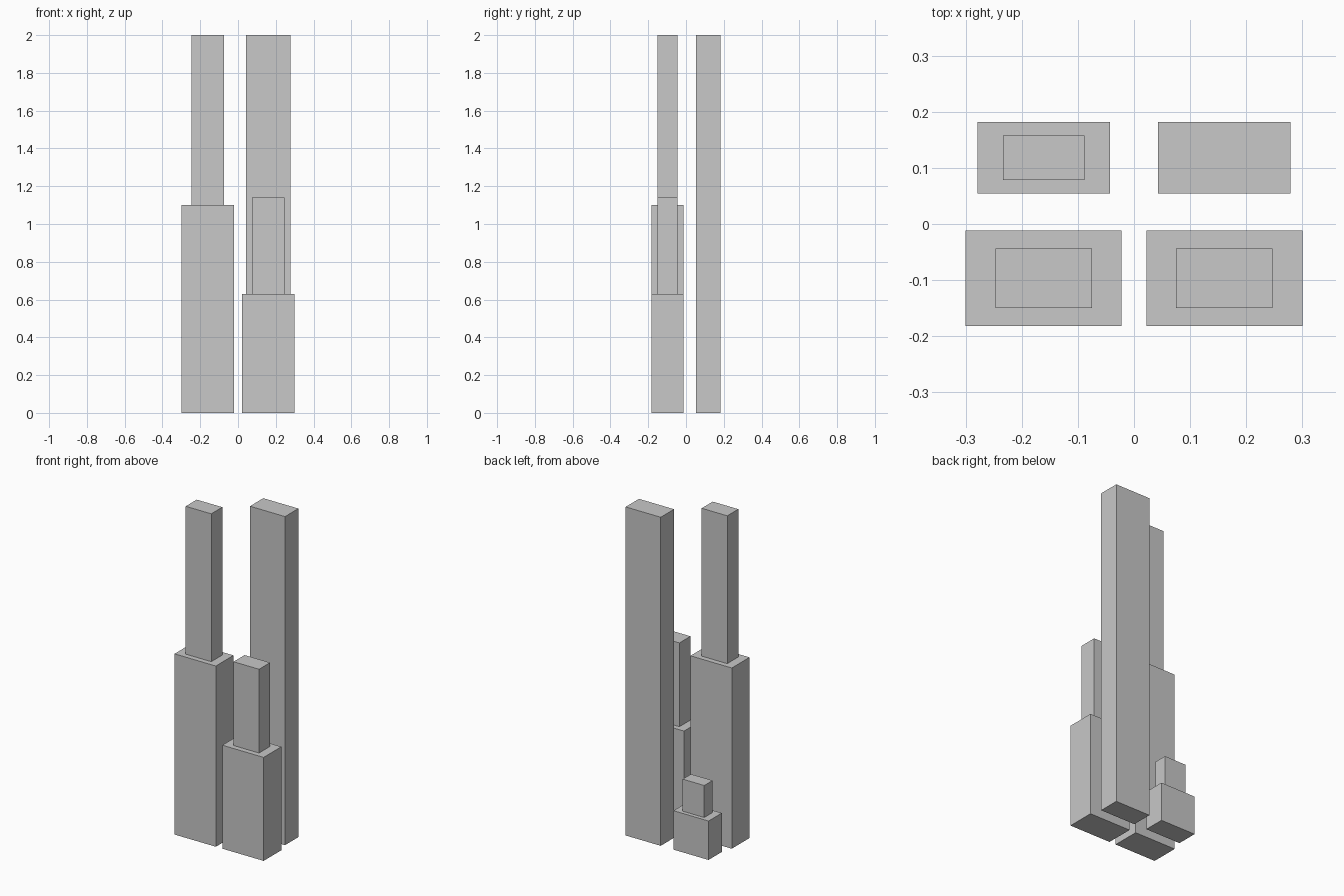
import bpy
import bmesh
from mathutils import Matrix, Vector

cube = bpy.data.objects.get("Cube")
if cube:
    bpy.data.objects.remove(cube, do_unlink=True)

# One plain light grey for every block
grey = bpy.data.materials.new("plain light grey")
grey.use_nodes = True
colour = (0.58, 0.58, 0.58, 1.0)
grey.diffuse_color = colour
grey.node_tree.nodes["Principled BSDF"].inputs["Base Color"].default_value = colour


def block(name, centre, size, bottom, top):
    """Upright box on a given centre, between two heights."""
    bm = bmesh.new()
    place = Matrix.Translation((*centre, (bottom + top) / 2))
    scale = Matrix.Diagonal(Vector((*size, top - bottom, 1)))
    bmesh.ops.create_cube(bm, size=1, matrix=place @ scale)
    mesh = bpy.data.meshes.new(name)
    bm.to_mesh(mesh)
    bm.free()
    mesh.materials.append(grey)
    bpy.context.collection.objects.link(bpy.data.objects.new(name, mesh))


def tower(name, centre, base_size, shoulder, upper_size=None, top=None):
    """Base block with an optional narrower block on top."""
    block(name + "_base", centre, base_size, 0, shoulder)
    if upper_size:
        block(name + "_upper", centre, upper_size, shoulder, top)


front_base, front_upper = (0.278, 0.17), (0.172, 0.106)
back_base, back_upper = (0.236, 0.128), (0.145, 0.08)

# Front pair, then back pair
tower("front_right_tower", (-0.161, -0.097), front_base, 1.10, front_upper, 2.0)
tower("front_left_tower", (0.161, -0.097), front_base, 0.63, front_upper, 1.14)
tower("back_right_tower", (-0.161, 0.118), back_base, 0.237, back_upper, 0.432)
tower("back_left_tower", (0.161, 0.118), back_base, 2.0)
